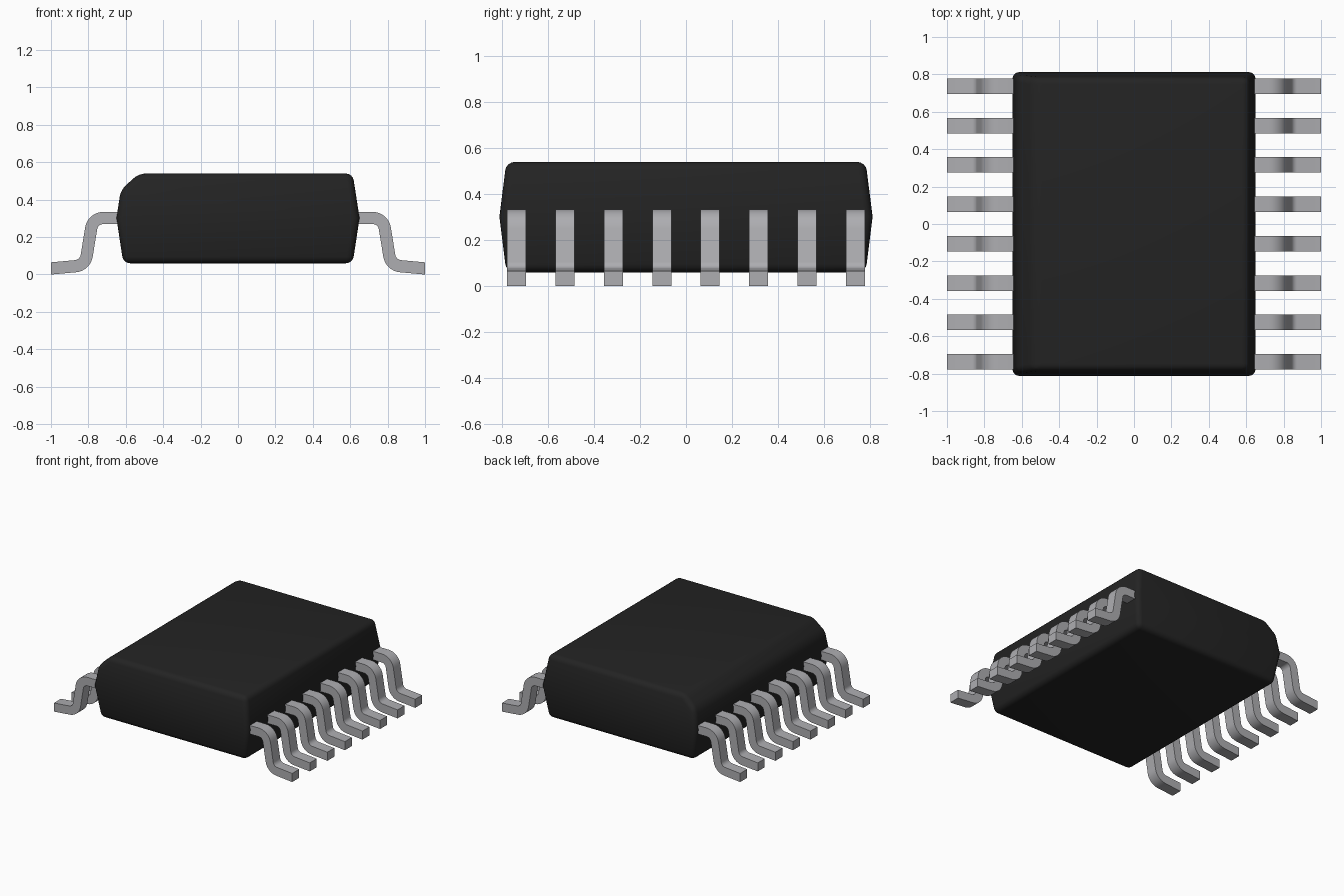
import bpy, bmesh, math
from mathutils import Vector

if "Cube" in bpy.data.objects:
    bpy.data.objects.remove(bpy.data.objects["Cube"])


def material(name, rgb):
    m = bpy.data.materials.new(name)
    m.diffuse_color = (*rgb, 1)
    m.use_nodes = True
    m.node_tree.nodes["Principled BSDF"].inputs["Base Color"].default_value = m.diffuse_color
    return m


def finish(name, bm, mat, angle):
    bmesh.ops.recalc_face_normals(bm, faces=bm.faces)
    me = bpy.data.meshes.new(name)
    bm.to_mesh(me)
    bm.free()
    me.materials.append(mat)
    ob = bpy.data.objects.new(name, me)
    bpy.context.collection.objects.link(ob)
    bpy.ops.object.select_all(action='DESELECT')
    bpy.context.view_layer.objects.active = ob
    ob.select_set(True)
    bpy.ops.object.shade_smooth_by_angle(angle=math.radians(angle))
    return ob


black = material("black plastic", (0.017, 0.017, 0.017))
metal = material("grey metal", (0.42, 0.42, 0.44))

# Moulded body: two drafted halves meeting at the parting line
bm = bmesh.new()
rings = []
for z, hx, hy in ((0.06, 0.613, 0.782), (0.302, 0.65, 0.812), (0.54, 0.613, 0.782)):
    rings.append([bm.verts.new((sx * hx, sy * hy, z))
                  for sx, sy in ((-1, -1), (1, -1), (1, 1), (-1, 1))])
bm.faces.new(rings[0])
bm.faces.new(rings[2])
for a, b in zip(rings, rings[1:]):
    for i in range(4):
        j = (i + 1) % 4
        bm.faces.new((a[i], a[j], b[j], b[i]))
bmesh.ops.recalc_face_normals(bm, faces=bm.faces)

# Pin-one chamfer along the upper left edge
cut = bmesh.ops.bisect_plane(bm, geom=bm.verts[:] + bm.edges[:] + bm.faces[:],
                             plane_co=(-0.53, 0, 0.54), plane_no=(-0.67, 0, 0.74),
                             clear_outer=True)
bmesh.ops.contextual_create(
    bm, geom=[e for e in cut["geom_cut"] if isinstance(e, bmesh.types.BMEdge)])
bmesh.ops.recalc_face_normals(bm, faces=bm.faces)

# Rounded edges, leaving the shallow parting line alone
sharp = [e for e in bm.edges if e.calc_face_angle(0) > math.radians(28)]
bmesh.ops.bevel(bm, geom=sharp, offset=0.036, offset_type='OFFSET',
                segments=4, profile=0.5, affect='EDGES', clamp_overlap=True)
finish("body", bm, black, 40)

# Gull-wing lead: centre line as (point, upper normal)
path = [(Vector((0.60, 0.302)), Vector((0, 1)))]
for i in range(9):                                  # shoulder bend
    t = math.radians(90 - 81 * i / 8)
    n = Vector((math.cos(t), math.sin(t)))
    path.append((Vector((0.72, 0.236)) + n * 0.066, n))
for i in range(9):                                  # foot bend
    t = math.radians(189 + 76 * i / 8)
    n = Vector((math.cos(t), math.sin(t)))
    path.append((Vector((0.875, 0.111)) + n * 0.067, -n))
path.append((Vector((1.0, 0.0325)), Vector((0, 1))))

T, W = 0.0325, 0.0415       # half thickness, half width
outline = [(p + n * T, p - n * T) for p, n in path]


def lead(name, side, y):
    bm = bmesh.new()
    rows = []
    for up, low in outline:
        rows.append([bm.verts.new((side * q.x, y + w, q.y))
                     for q, w in ((up, -W), (up, W), (low, W), (low, -W))])
    for a, b in zip(rows, rows[1:]):
        for i in range(4):
            j = (i + 1) % 4
            bm.faces.new((a[i], a[j], b[j], b[i]))
    bm.faces.new(rows[0])
    bm.faces.new(rows[-1])
    finish(name, bm, metal, 30)


# Eight leads on each long side
for k in range(8):
    y = (k - 3.5) * 0.2105
    lead(f"right_lead_{k + 1}", 1, y)
    lead(f"left_lead_{k + 1}", -1, y)
